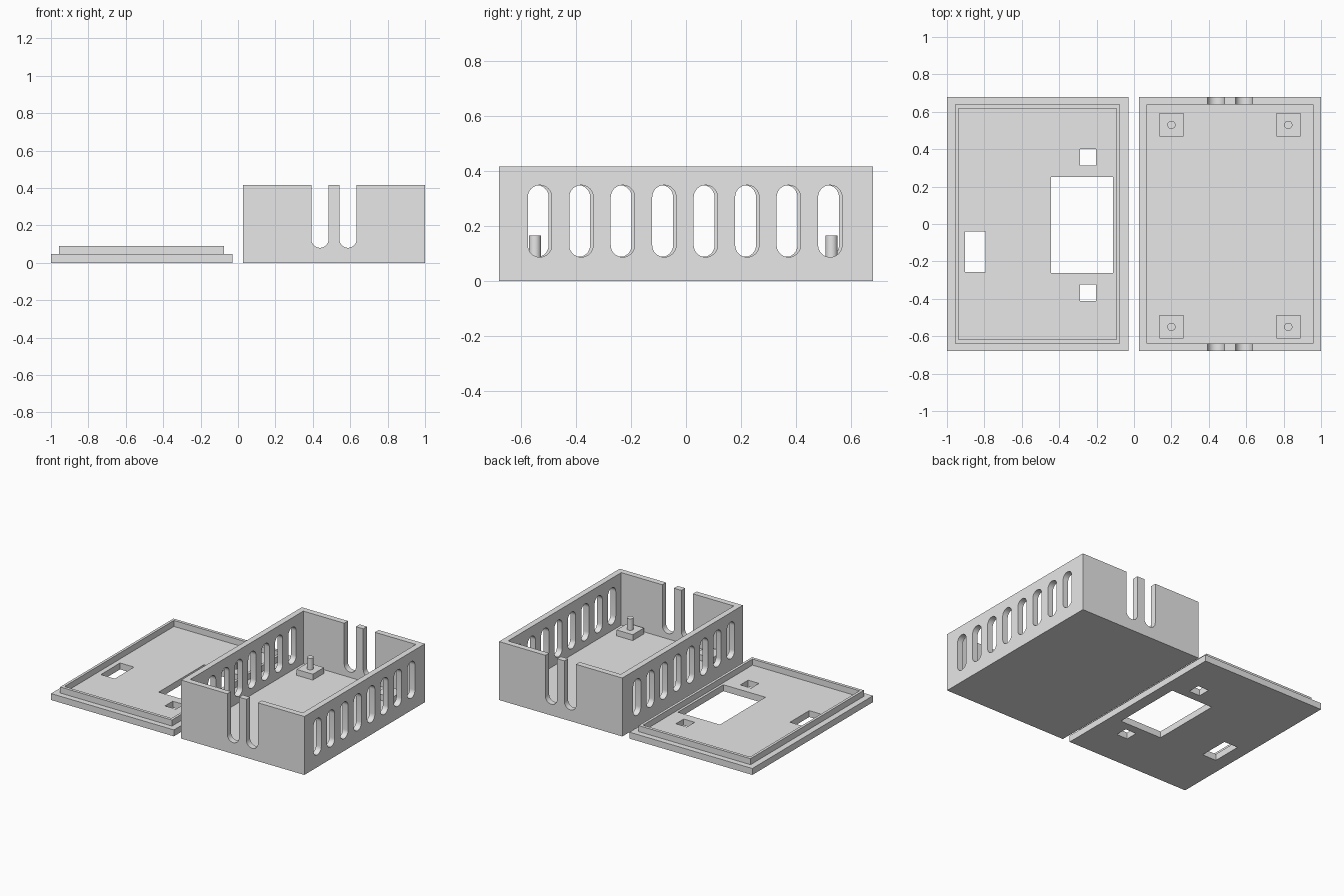
import bpy, bmesh, math
from mathutils import Matrix, Vector

if "Cube" in bpy.data.objects:
    bpy.data.objects.remove(bpy.data.objects["Cube"])

grey = bpy.data.materials.new("light grey plastic")
grey.use_nodes = True
grey.diffuse_color = (0.8, 0.8, 0.8, 1)
grey.node_tree.nodes["Principled BSDF"].inputs["Base Color"].default_value = (0.8, 0.8, 0.8, 1)


def add_box(bm, x, y, z):
    """Box spanning three (low, high) ranges."""
    size = [b - a for a, b in (x, y, z)]
    mid = [(a + b) / 2 for a, b in (x, y, z)]
    bmesh.ops.create_cube(bm, size=1, matrix=Matrix.Translation(mid) @ Matrix.Diagonal((*size, 1)))


def add_slot(bm, origin, across, along, radius, low, high):
    """Upright round-ended prism: across is its width axis, along its depth vector."""
    ring = []
    for z, start in ((high - radius, 0), (low + radius, math.pi)):
        for i in range(17):
            a = start + math.pi * i / 16
            ring.append(Vector(origin) + Vector(across) * radius * math.cos(a)
                        + Vector((0, 0, z + radius * math.sin(a))))
    face = bm.faces.new([bm.verts.new(p) for p in ring])
    ext = bmesh.ops.extrude_face_region(bm, geom=[face])["geom"]
    bmesh.ops.translate(bm, vec=along, verts=[v for v in ext if isinstance(v, bmesh.types.BMVert)])


def make(name, bm):
    bmesh.ops.recalc_face_normals(bm, faces=bm.faces)
    mesh = bpy.data.meshes.new(name)
    bm.to_mesh(mesh)
    bm.free()
    mesh.materials.append(grey)
    obj = bpy.data.objects.new(name, mesh)
    bpy.context.collection.objects.link(obj)
    return obj


def cut(obj, cutter):
    """Subtract the cutter, apply the result and discard the cutter."""
    cutter.hide_render = True
    mod = obj.modifiers.new("cut", "BOOLEAN")
    mod.operation = "DIFFERENCE"
    mod.solver = "EXACT"
    mod.object = cutter
    bpy.context.view_layer.objects.active = obj
    bpy.ops.object.modifier_apply(modifier=mod.name)
    bpy.data.objects.remove(cutter)


def smooth(obj):
    bpy.ops.object.select_all(action="DESELECT")
    obj.select_set(True)
    bpy.context.view_layer.objects.active = obj
    bpy.ops.object.shade_smooth_by_angle(angle=math.radians(30))


WALL, HALF_Y, HEIGHT = 0.042, 0.68, 0.417
LEFT, RIGHT = 0.027, 1.0

# Open case body
bm = bmesh.new()
add_box(bm, (LEFT, RIGHT), (-HALF_Y, HALF_Y), (0, HEIGHT))
case = make("case_body", bm)
bm = bmesh.new()
add_box(bm, (LEFT + WALL, RIGHT - WALL), (-HALF_Y + WALL, HALF_Y - WALL), (WALL, 0.6))
cut(case, make("cavity_cutter", bm))

# Side vents and the open-topped cable slots at both ends
bm = bmesh.new()
for x, middle in ((RIGHT - WALL, -0.004), (LEFT, -0.015)):
    for i in range(8):
        y = middle + (i - 3.5) * 0.151
        add_slot(bm, (x - 0.02, y, 0), (0, 1, 0), (WALL + 0.04, 0, 0), 0.0435, 0.087, 0.349)
for x in (0.438, 0.588):
    for y in (-HALF_Y, HALF_Y - WALL):
        add_slot(bm, (x, y - 0.02, 0), (1, 0, 0), (0, WALL + 0.04, 0), 0.046, 0.08, 0.6)
cut(case, make("slot_cutter", bm))
smooth(case)

# Mounting pads with locating pegs
for side, x in (("right", 0.2), ("left", 0.825)):
    for end, y in (("front", -0.55), ("back", 0.53)):
        bm = bmesh.new()
        add_box(bm, (x - 0.064, x + 0.064), (y - 0.063, y + 0.063), (WALL - 0.01, 0.084))
        make(f"{end}_{side}_pad", bm)
        bm = bmesh.new()
        bmesh.ops.create_cone(bm, cap_ends=True, segments=32, radius1=0.022, radius2=0.022,
                              depth=0.1, matrix=Matrix.Translation((x, y, 0.116)))
        smooth(make(f"{end}_{side}_peg", bm))

# Lid plate with its openings
PLATE = 0.046
bm = bmesh.new()
add_box(bm, (-1, -0.03), (-HALF_Y, HALF_Y), (0, PLATE))
lid = make("lid_plate", bm)
bm = bmesh.new()
for x, y in (((-0.443, -0.111), (-0.263, 0.25)),
             ((-0.288, -0.202), (0.314, 0.402)),
             ((-0.288, -0.202), (-0.412, -0.324)),
             ((-0.903, -0.793), (-0.257, -0.04))):
    add_box(bm, x, y, (-0.1, 0.2))
cut(lid, make("opening_cutter", bm))

# Raised locating rim on the lid
bm = bmesh.new()
add_box(bm, (-0.957, -0.074), (-0.639, 0.639), (PLATE, 0.089))
rim = make("lid_rim", bm)
bm = bmesh.new()
add_box(bm, (-0.938, -0.093), (-0.617, 0.617), (0, 0.2))
cut(rim, make("rim_cutter", bm))
